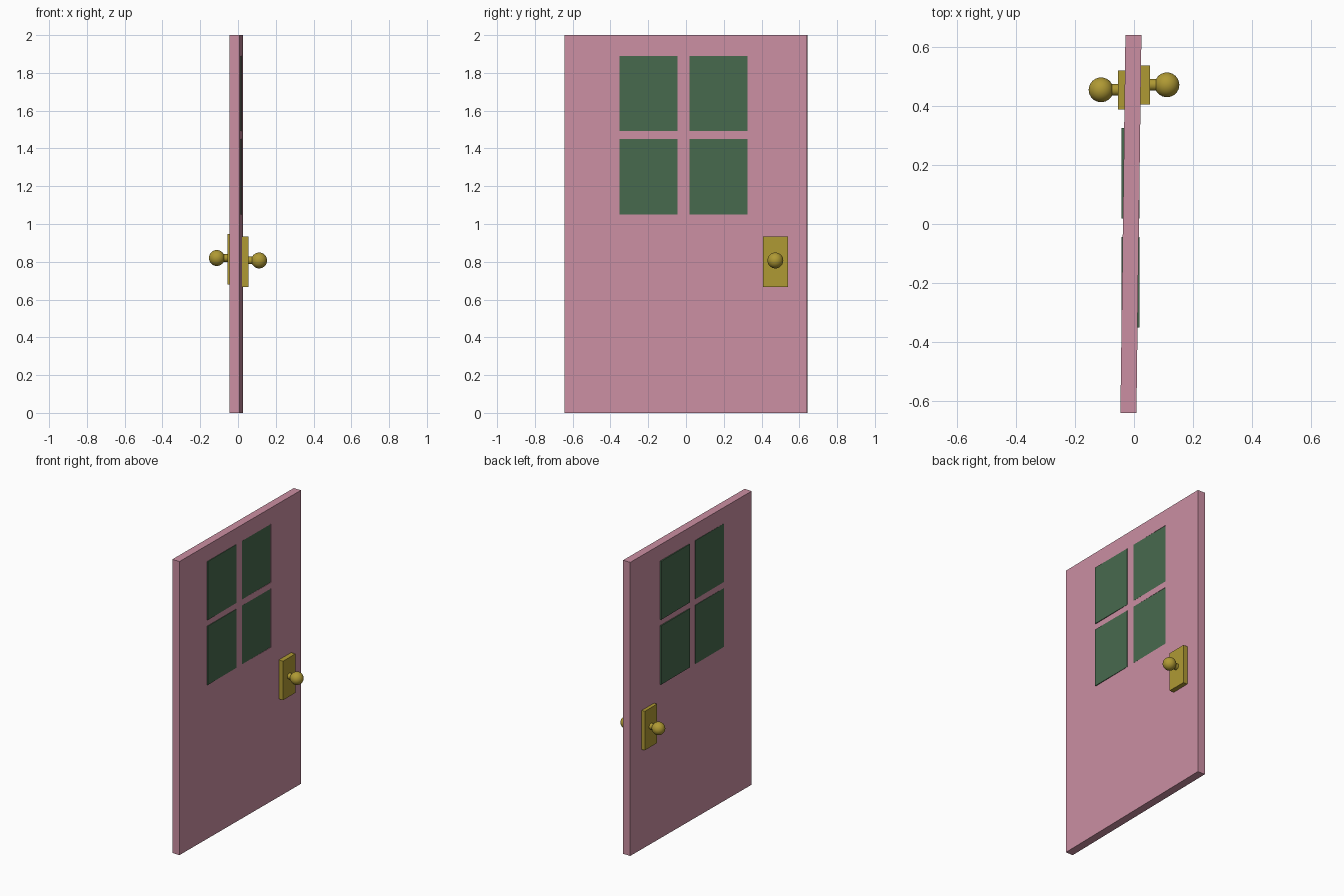
import bpy, bmesh, math
from mathutils import Matrix, Vector

if "Cube" in bpy.data.objects:
    bpy.data.objects.remove(bpy.data.objects["Cube"])


def material(name, rgb):
    m = bpy.data.materials.new(name)
    m.diffuse_color = (*rgb, 1)
    m.use_nodes = True
    m.node_tree.nodes["Principled BSDF"].inputs["Base Color"].default_value = m.diffuse_color
    return m


PINK = material("pink paint", (0.60, 0.275, 0.365))
GREEN = material("green glass", (0.064, 0.143, 0.076))
GOLD = material("gold metal", (0.43, 0.32, 0.034))


def finish(bm, name, mat):
    bmesh.ops.recalc_face_normals(bm, faces=bm.faces)
    me = bpy.data.meshes.new(name)
    bm.to_mesh(me)
    bm.free()
    me.materials.append(mat)
    ob = bpy.data.objects.new(name, me)
    bpy.context.collection.objects.link(ob)
    return ob


def box(name, mat, x, y, z):
    bm = bmesh.new()
    size = (x[1] - x[0], y[1] - y[0], z[1] - z[0])
    mid = Vector(((x[0] + x[1]) / 2, (y[0] + y[1]) / 2, (z[0] + z[1]) / 2))
    bmesh.ops.create_cube(bm, size=1, matrix=Matrix.Translation(mid) @ Matrix.Diagonal((*size, 1)))
    return finish(bm, name, mat)


# Door slab: a grid with four window openings, extruded to thickness
YS = [-0.642, -0.351, -0.044, 0.019, 0.327, 0.642]
ZS = [0, 1.05, 1.45, 1.492, 1.89, 2]
THICK, CENTRE, TURN = 0.0545, -0.0105, -0.0133
bm = bmesh.new()
grid = [[bm.verts.new((-THICK / 2, y, z)) for z in ZS] for y in YS]
for i in range(5):
    for j in range(5):
        if not (i in (1, 3) and j in (1, 3)):
            bm.faces.new((grid[i][j], grid[i + 1][j], grid[i + 1][j + 1], grid[i][j + 1]))
ret = bmesh.ops.extrude_face_region(bm, geom=bm.faces[:], use_keep_orig=True)
bmesh.ops.translate(bm, verts=[g for g in ret["geom"] if isinstance(g, bmesh.types.BMVert)], vec=(THICK, 0, 0))
bmesh.ops.transform(bm, verts=bm.verts, matrix=Matrix.Translation((CENTRE, 0, 0)) @ Matrix.Rotation(TURN, 4, 'Z'))
finish(bm, "door_slab", PINK)

# Window panes, filling the openings
for col, i in (("left", 1), ("right", 3)):
    for row, j in (("lower", 1), ("upper", 3)):
        # right-hand panes stay just clear of the slab on the back
        box(f"{row}_{col}_pane", GREEN, (-0.0425, 0.018), (YS[i], YS[i + 1]), (ZS[j], ZS[j + 1]))


# Handle: backplate, stem and round knob on each side
def handle(side, s, y, z, surface):
    box(f"{side}_backplate", GOLD, sorted((surface, s * 0.055)), (y - 0.066, y + 0.066), (z - 0.14, z + 0.126))
    bm = bmesh.new()
    bmesh.ops.create_cone(bm, cap_ends=True, segments=24, radius1=0.02, radius2=0.02, depth=0.06,
                          matrix=Matrix.Translation((s * 0.07, y, z)) @ Matrix.Rotation(math.pi / 2, 4, 'Y'))
    stem = finish(bm, f"{side}_stem", GOLD)
    bm = bmesh.new()
    bmesh.ops.create_uvsphere(bm, u_segments=32, v_segments=16, radius=0.042,
                              matrix=Matrix.Translation((s * 0.112, y, z)) @ Matrix.Rotation(math.pi / 2, 4, 'Y'))
    knob = finish(bm, f"{side}_knob", GOLD)
    for ob in (stem, knob):
        bpy.context.view_layer.objects.active = ob
        bpy.ops.object.select_all(action='DESELECT')
        ob.select_set(True)
        bpy.ops.object.shade_smooth_by_angle(angle=math.radians(40))


handle("outer", 1, 0.473, 0.807, 0.02)
handle("inner", -1, 0.456, 0.82, -0.03)
